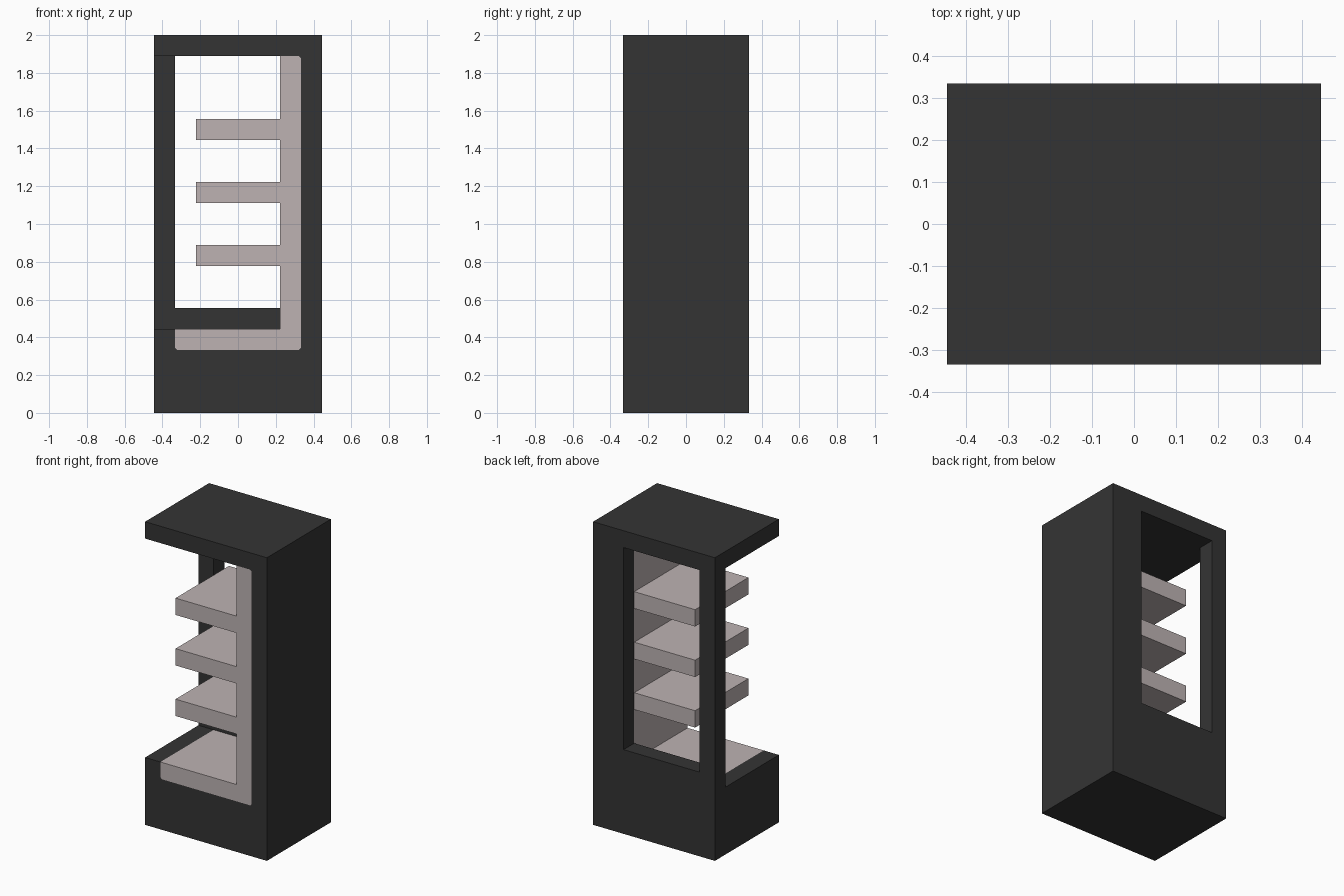
import bpy
import bmesh

if "Cube" in bpy.data.objects:
    bpy.data.objects.remove(bpy.data.objects["Cube"], do_unlink=True)

U = 1 / 9  # the model sits on a grid of 8 x 6 x 18 units


def material(name, rgb):
    mat = bpy.data.materials.new(name)
    mat.use_nodes = True
    colour = (*rgb, 1)
    mat.diffuse_color = colour
    mat.node_tree.nodes["Principled BSDF"].inputs["Base Color"].default_value = colour
    return mat


def extrude(name, profile, y0, y1, mat):
    """Extrude an x-z profile (grid units) from y0 to y1."""
    bm = bmesh.new()
    face = bm.faces.new([bm.verts.new((x * U, y0 * U, z * U)) for x, z in profile])
    new = bmesh.ops.extrude_face_region(bm, geom=[face])["geom"]
    verts = [v for v in new if isinstance(v, bmesh.types.BMVert)]
    bmesh.ops.translate(bm, verts=verts, vec=(0, (y1 - y0) * U, 0))
    bmesh.ops.recalc_face_normals(bm, faces=bm.faces)
    mesh = bpy.data.meshes.new(name)
    bm.to_mesh(mesh)
    bm.free()
    mesh.materials.append(mat)
    obj = bpy.data.objects.new(name, mesh)
    bpy.context.collection.objects.link(obj)
    return obj


def rect(x0, x1, z0, z1):
    return [(x0, z0), (x1, z0), (x1, z1), (x0, z1)]


def cut(target, cutter):
    mod = target.modifiers.new(cutter.name, "BOOLEAN")
    mod.operation = "DIFFERENCE"
    mod.solver = "EXACT"
    mod.object = cutter
    cutter.hide_render = True
    bpy.context.view_layer.objects.active = target
    bpy.ops.object.modifier_apply(modifier=mod.name)
    bpy.data.objects.remove(cutter, do_unlink=True)


charcoal = material("charcoal", (0.034, 0.034, 0.034))
beige = material("warm_grey", (0.51, 0.45, 0.45))

# Outer corners shared by the case recess and the lining, slightly chamfered
C = 0.1
corners = [(-3, 4), (-3, 3 + C), (-3 + C, 3), (3 - C, 3),
           (3, 3 + C), (3, 17 - C), (3 - C, 17)]

# Case: solid block, open at the front and one side, with a window in the back
case = extrude("case", rect(-4, 4, 0, 18), -3, 3, charcoal)
cut(case, extrude("cavity_cutter", [(-5, 4)] + corners + [(-5, 17)], -4, 2, charcoal))
cut(case, extrude("window_cutter", rect(-3, 2, 5, 17), 1, 4, charcoal))

# Lining: floor and side wall in one L-shaped piece
extrude("lining", corners + [(2, 17), (2, 4)], -3, 2, beige)

# Shelves cantilevered from the side wall
for i in range(3):
    z = 7 + 3 * i
    extrude(f"shelf_{i + 1}", rect(-2, 2, z, z + 1), -3, 2, beige)
